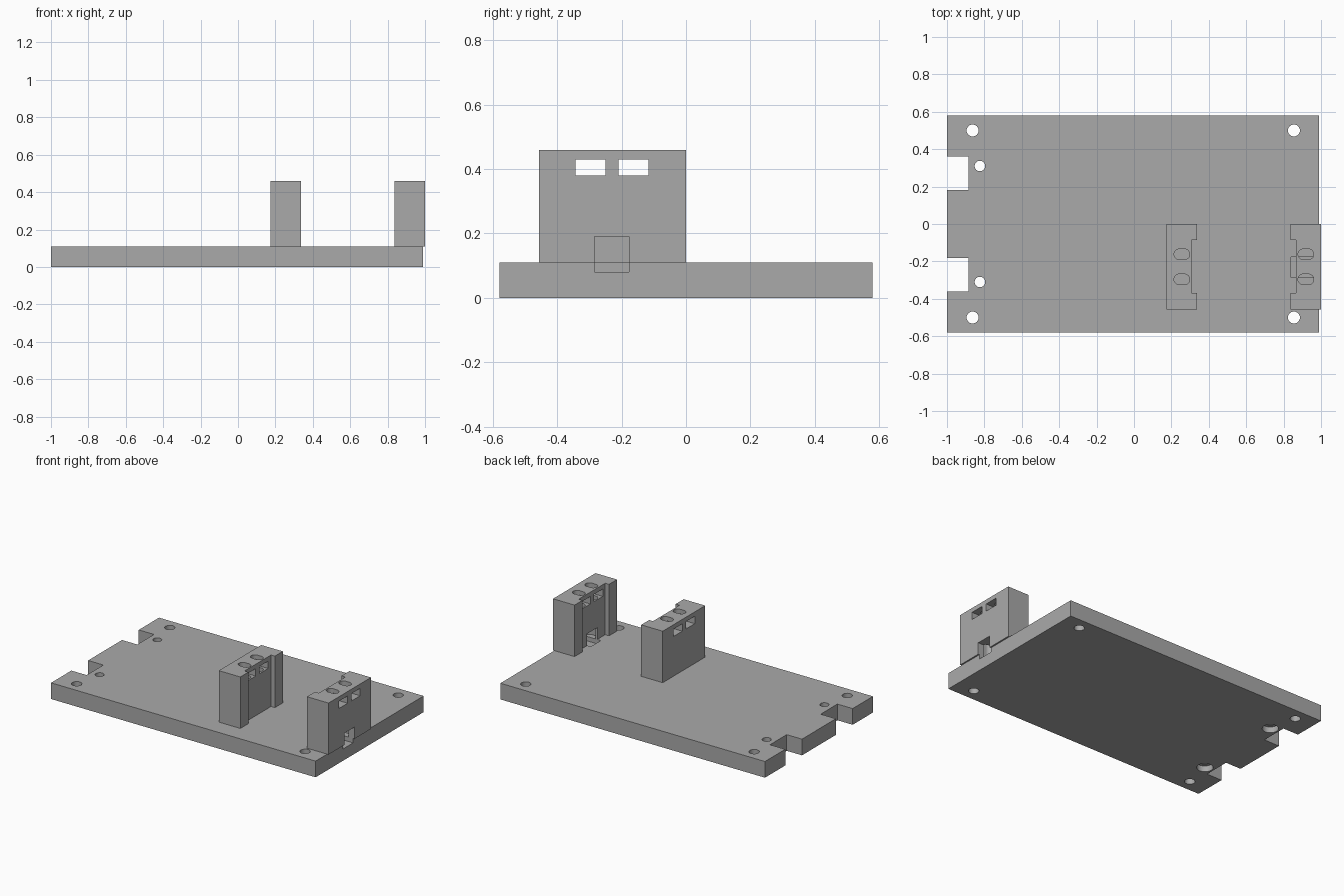
import bpy, bmesh, math
from mathutils import Matrix

cube = bpy.data.objects.get("Cube")
if cube:
    bpy.data.objects.remove(cube, do_unlink=True)

grey = bpy.data.materials.new("plain grey")
grey.use_nodes = True
colour = (0.4, 0.4, 0.4, 1)
grey.diffuse_color = colour
grey.node_tree.nodes["Principled BSDF"].inputs["Base Color"].default_value = colour


def prism(name, outline, z0, z1):
    """Extrude a flat outline from z0 to z1."""
    bm = bmesh.new()
    face = bm.faces.new([bm.verts.new((x, y, z0)) for x, y in outline])
    top = bmesh.ops.extrude_face_region(bm, geom=[face])["geom"]
    bmesh.ops.translate(bm, vec=(0, 0, z1 - z0),
                        verts=[v for v in top if isinstance(v, bmesh.types.BMVert)])
    bmesh.ops.recalc_face_normals(bm, faces=bm.faces)
    mesh = bpy.data.meshes.new(name)
    bm.to_mesh(mesh)
    bm.free()
    mesh.materials.append(grey)
    obj = bpy.data.objects.new(name, mesh)
    bpy.context.collection.objects.link(obj)
    return obj


def box(name, x0, x1, y0, y1, z0, z1):
    return prism(name, [(x0, y0), (x1, y0), (x1, y1), (x0, y1)], z0, z1)


def slot(name, x, y, r, z0, z1, half=0.0, n=32):
    """Round hole, or a rounded slot along x when half is above zero."""
    pts = []
    for side in (1, -1):
        steps = n // 2 + (1 if half else 0)
        for i in range(steps):
            a = math.pi * i / (n // 2) - side * math.pi / 2
            pts.append((x + side * half + r * math.cos(a), y + r * math.sin(a)))
    return prism(name, pts, z0, z1)


def carve(obj, cutters):
    """Subtract every cutter, then remove it."""
    bpy.ops.object.select_all(action='DESELECT')
    bpy.context.view_layer.objects.active = obj
    obj.select_set(True)
    for c in cutters:
        c.hide_render = True
        mod = obj.modifiers.new("cut", 'BOOLEAN')
        mod.operation, mod.solver, mod.object = 'DIFFERENCE', 'EXACT', c
        bpy.ops.object.modifier_apply(modifier=mod.name)
        bpy.data.objects.remove(c, do_unlink=True)
    bpy.ops.object.shade_smooth_by_angle(angle=math.radians(30))


TOP = 0.11       # plate thickness
HIGH = 0.46      # top of the brackets


def wire_opening():
    return box("wire_opening", 0.84, 1.1, -0.285, -0.177, 0.08, 0.19)


# Base plate with edge notches, corner holes and counterbored holes
plate = box("base_plate", -1, 0.99, -0.58, 0.58, 0, TOP)
cuts = [wire_opening()]
for s in (1, -1):
    cuts.append(box("notch", -1.1, -0.885, s * 0.272 - 0.09, s * 0.272 + 0.09, -0.1, 0.3))
    for x in (-0.863, 0.855):
        cuts.append(slot("corner_hole", x, s * 0.5, 0.032, -0.1, 0.3))
    cuts.append(slot("inner_hole", -0.824, s * 0.31, 0.028, -0.1, 0.3))
    cuts.append(slot("counterbore", -0.824, s * 0.31, 0.05, -0.1, 0.04))
carve(plate, cuts)


# Upright brackets: recess on the facing side, two windows, two vertical slots
def bracket(name, outer, d, extra=()):
    inner, recess, mid = outer + d * 0.162, outer + d * 0.133, outer + d * 0.081
    body = prism(name, [(outer, -0.456), (inner, -0.456), (inner, -0.37), (recess, -0.37),
                        (recess, -0.085), (inner, -0.085), (inner, 0), (outer, 0)], TOP, HIGH)
    cuts = list(extra)
    for y in (-0.297, -0.163):
        cuts.append(box("window", mid - 0.3, mid + 0.3, y - 0.047, y + 0.047, 0.38, 0.43))
        cuts.append(slot("bolt_slot", mid, y + 0.001, 0.028, 0.05, 0.6, half=0.014))
    carve(body, cuts)


bracket("inner_bracket", 0.175, 1)
bracket("outer_bracket", 1.0, -1, [wire_opening()])
